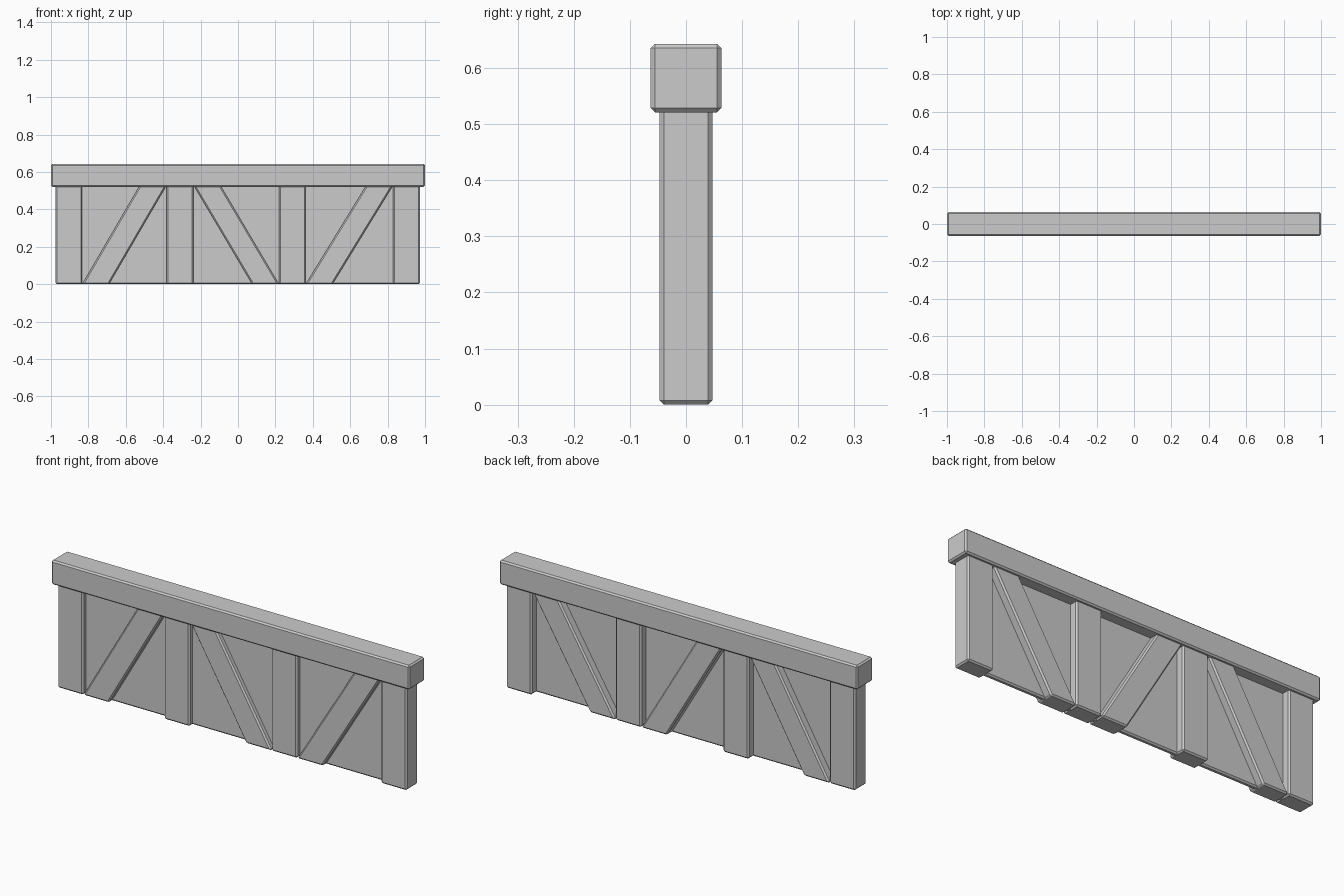
import bpy
import bmesh

if "Cube" in bpy.data.objects:
    bpy.data.objects.remove(bpy.data.objects["Cube"])


def prism(name, profile, y0, y1, bevel=0.0075):
    """Extrude an XZ outline from y0 to y1 and chamfer its edges."""
    bm = bmesh.new()
    face = bm.faces.new([bm.verts.new((x, y0, z)) for x, z in profile])
    ext = bmesh.ops.extrude_face_region(bm, geom=[face])
    verts = [v for v in ext["geom"] if isinstance(v, bmesh.types.BMVert)]
    bmesh.ops.translate(bm, verts=verts, vec=(0, y1 - y0, 0))
    bmesh.ops.recalc_face_normals(bm, faces=bm.faces)
    mesh = bpy.data.meshes.new(name)
    bm.to_mesh(mesh)
    bm.free()
    obj = bpy.data.objects.new(name, mesh)
    bpy.context.collection.objects.link(obj)
    mod = obj.modifiers.new("chamfer", "BEVEL")
    mod.width = bevel
    mod.segments = 1
    mod.limit_method = 'ANGLE'
    return obj


def box(name, x0, x1, y0, y1, z0, z1):
    return prism(name, [(x0, z0), (x1, z0), (x1, z1), (x0, z1)], y0, y1)


DEPTH = 0.047   # half thickness of the timbers
TOP = 0.53      # timbers run slightly into the rail
W = 0.143       # timber width

# Top rail
box("top_rail", -1, 1, -0.063, 0.063, 0.521, 0.643)

# Recessed infill panel
box("infill_panel", -0.95, 0.95, -0.021, 0.006, 0, TOP)

# Upright posts
posts = [-0.976, -0.381, 0.219, 0.830]
for i, x in enumerate(posts):
    box(f"post_{i + 1}", x, x + W, -DEPTH, DEPTH, 0, TOP + 0.005)

# Diagonal braces, alternating direction between neighbouring posts
for i in range(3):
    left, right = posts[i] + W, posts[i + 1]
    low, high = (left, right - W) if i % 2 == 0 else (right - W, left)
    prism(f"diagonal_brace_{i + 1}",
          [(low, 0), (low + W, 0), (high + W, TOP), (high, TOP)],
          -DEPTH, DEPTH)
